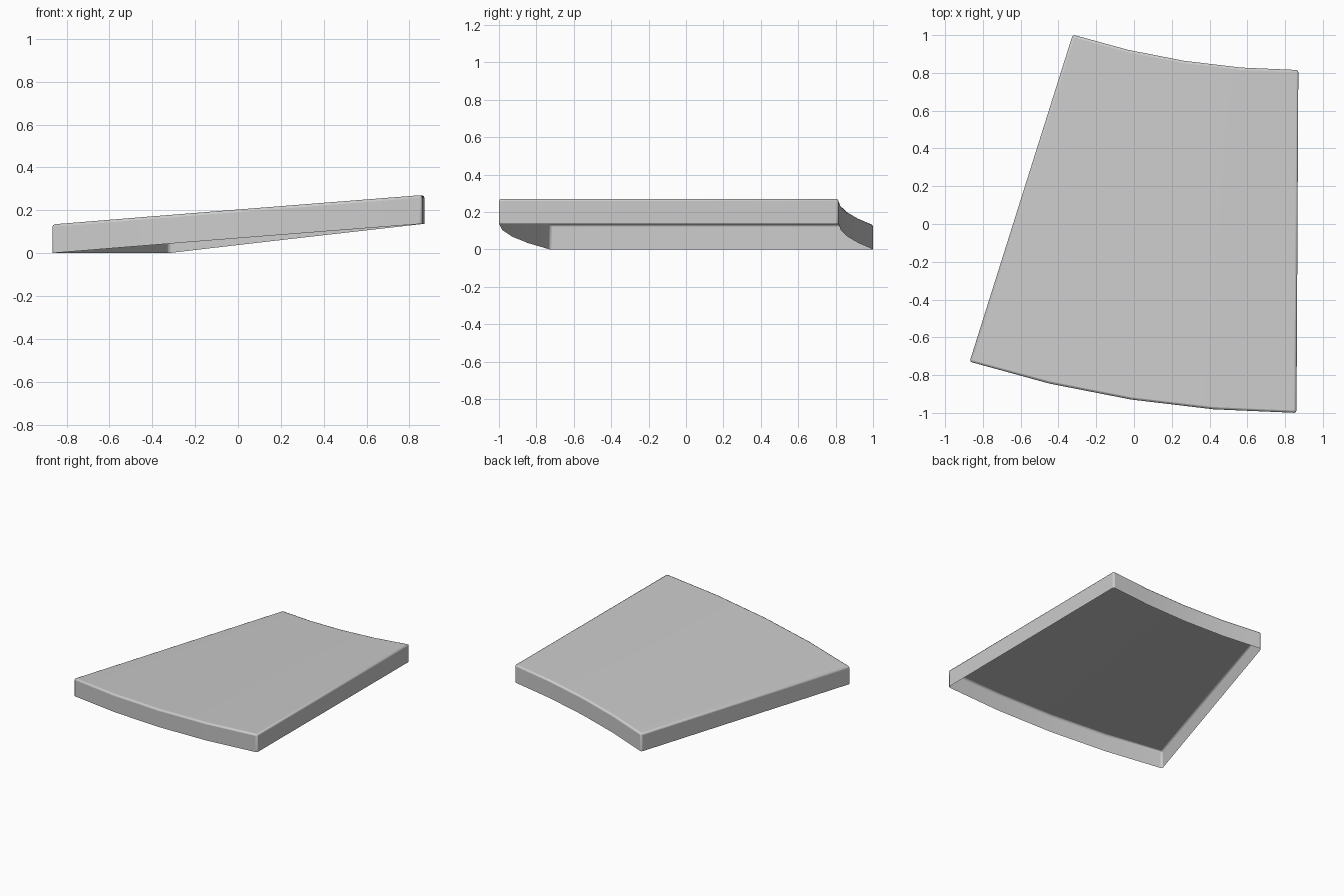
import bpy, bmesh
from math import sin, cos, radians

if "Cube" in bpy.data.objects:
    bpy.data.objects.remove(bpy.data.objects["Cube"])

# A sector of a spiral ramp: open-bottomed shell, rising along the arc
CX, CY = 0.892, 4.86
R_IN, R_OUT = 4.045, 5.86
A0, A1 = radians(17.5), radians(0.31)
SEGS, RISE, THICK = 4, 0.137, 0.134

bm = bmesh.new()


def rail(radius, lift):
    """Row of vertices along one arc, climbing from left to right."""
    row = []
    for i in range(SEGS + 1):
        t = i / SEGS
        a = A0 + (A1 - A0) * t
        row.append(bm.verts.new((CX - radius * sin(a), CY - radius * cos(a),
                                 RISE * t + lift)))
    return row


out_lo, out_hi = rail(R_OUT, 0), rail(R_OUT, THICK)
in_lo, in_hi = rail(R_IN, 0), rail(R_IN, THICK)

# Front wall, top deck and back wall
for i in range(SEGS):
    for a, b in ((out_lo, out_hi), (out_hi, in_hi), (in_hi, in_lo)):
        bm.faces.new((a[i], a[i + 1], b[i + 1], b[i]))

# Left and right end walls
bm.faces.new((in_lo[0], out_lo[0], out_hi[0], in_hi[0]))
bm.faces.new((out_lo[-1], in_lo[-1], in_hi[-1], out_hi[-1]))

mesh = bpy.data.meshes.new("curved_ramp")
bm.to_mesh(mesh)
bm.free()
ramp = bpy.data.objects.new("curved_ramp", mesh)
bpy.context.collection.objects.link(ramp)

# Softened rim and corners
bevel = ramp.modifiers.new("rim_bevel", "BEVEL")
bevel.width = 0.012
bevel.segments = 2
bevel.limit_method = "ANGLE"
bevel.angle_limit = radians(40)

bpy.context.view_layer.objects.active = ramp
ramp.select_set(True)
bpy.ops.object.shade_smooth_by_angle(angle=radians(30))
